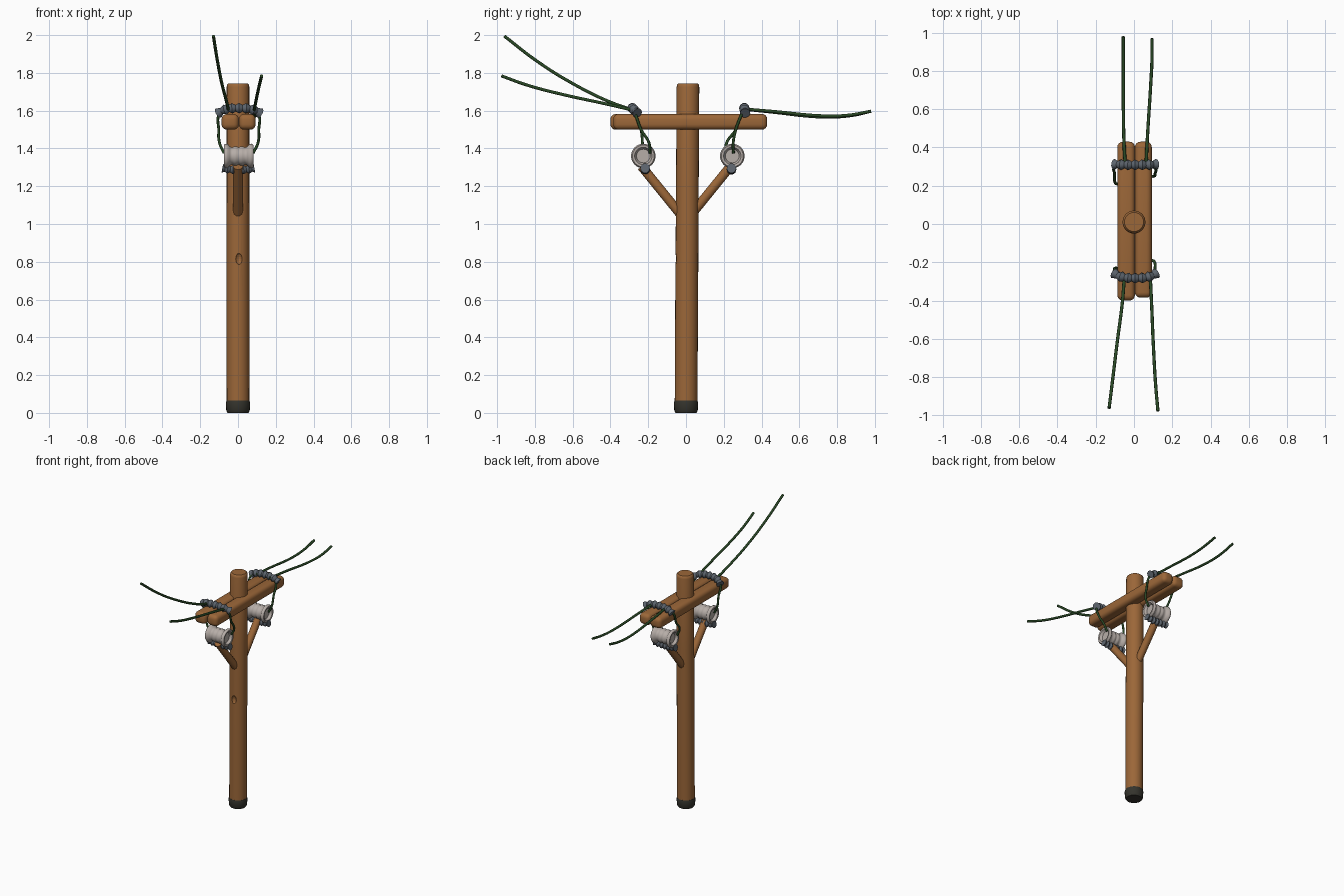
import bpy, bmesh, math
from mathutils import Vector

if "Cube" in bpy.data.objects:
    bpy.data.objects.remove(bpy.data.objects["Cube"])


def material(name, rgb):
    m = bpy.data.materials.new(name)
    m.diffuse_color = (*rgb, 1)
    m.use_nodes = True
    m.node_tree.nodes["Principled BSDF"].inputs["Base Color"].default_value = m.diffuse_color
    return m


WOOD = material("brown wood", (0.33, 0.135, 0.04))
TAR = material("dark tar", (0.035, 0.034, 0.026))
METAL = material("blue grey metal", (0.11, 0.13, 0.155))
CERAMIC = material("pale ceramic", (0.47, 0.42, 0.39))
WIRE = material("green cable", (0.022, 0.065, 0.018))


def finish(obj, mat, angle=40):
    if not obj.data.materials:
        obj.data.materials.append(mat)
    bpy.ops.object.select_all(action='DESELECT')
    obj.select_set(True)
    bpy.context.view_layer.objects.active = obj
    bpy.ops.object.shade_smooth_by_angle(angle=math.radians(angle))
    return obj


def lathe(name, profile, mat, origin=(0, 0, 0), axis='Z', sides=24, angle=40):
    """Revolve (radius, height) points; the end points are on the axis."""
    bm = bmesh.new()
    rings = []
    for r, h in profile:
        ring = []
        for i in range(1 if r == 0 else sides):
            a = 2 * math.pi * i / sides
            c, s = r * math.cos(a), r * math.sin(a)
            p = Vector((c, s, h)) if axis == 'Z' else Vector((h, c, s))
            ring.append(bm.verts.new(p + Vector(origin)))
        rings.append(ring)
    for lo, hi in zip(rings, rings[1:]):
        for i in range(sides):
            j = (i + 1) % sides
            quad = [lo[i % len(lo)], lo[j % len(lo)], hi[j % len(hi)], hi[i % len(hi)]]
            bm.faces.new(list(dict.fromkeys(quad)))
    bmesh.ops.recalc_face_normals(bm, faces=bm.faces)
    me = bpy.data.meshes.new(name)
    bm.to_mesh(me)
    bm.free()
    obj = bpy.data.objects.new(name, me)
    bpy.context.collection.objects.link(obj)
    return finish(obj, mat, angle)


def tube(name, points, radius, mat, smooth=True, radii=None):
    """Sweep a round section along points, with optional radius factors."""
    cu = bpy.data.curves.new(name, 'CURVE')
    cu.dimensions = '3D'
    cu.bevel_depth = radius
    cu.bevel_resolution = 3
    cu.resolution_u = 8
    cu.use_fill_caps = True
    sp = cu.splines.new('BEZIER' if smooth else 'POLY')
    pts = sp.bezier_points if smooth else sp.points
    pts.add(len(points) - 1)
    for i, (pt, co) in enumerate(zip(pts, points)):
        pt.co = co if smooth else (*co, 1)
        pt.radius = radii[i] if radii else 1
        if smooth:
            pt.handle_left_type = pt.handle_right_type = 'AUTO'
    obj = bpy.data.objects.new(name, cu)
    bpy.context.collection.objects.link(obj)
    bpy.ops.object.select_all(action='DESELECT')
    obj.select_set(True)
    bpy.context.view_layer.objects.active = obj
    bpy.ops.object.convert(target='MESH')
    return finish(bpy.context.object, mat)


# Pole with tarred foot
pole = lathe("pole", [(0, 0.05), (0.06, 0.05), (0.0605, 0.6), (0.06, 1.2), (0.06, 1.725),
                      (0.057, 1.738), (0.05, 1.745), (0, 1.745)], WOOD)
for v in pole.data.vertices:
    v.co.y += 0.006 * v.co.z
lathe("pole_foot", [(0, 0), (0.055, 0), (0.062, 0.012), (0.064, 0.055), (0.061, 0.066),
                    (0, 0.066)], TAR)

# Knot hole in the front of the pole
bpy.ops.mesh.primitive_uv_sphere_add(segments=12, ring_count=8, location=(0.005, -0.056, 0.815))
cutter = bpy.context.object
cutter.name = "knot_cutter"
cutter.scale = (0.018, 0.016, 0.03)
cutter.hide_render = True
mod = pole.modifiers.new("knot", 'BOOLEAN')
mod.operation = 'DIFFERENCE'
mod.object = cutter
bpy.context.view_layer.objects.active = pole
bpy.ops.object.modifier_apply(modifier=mod.name)
bpy.data.objects.remove(cutter)

# Twin cross beams
for name, x, y0, y1, w in (("left_beam", -0.041, -0.40, 0.43, 0.092),
                           ("right_beam", 0.049, -0.385, 0.43, 0.088)):
    bpy.ops.mesh.primitive_cube_add(size=1, location=(x, (y0 + y1) / 2, 1.541))
    beam = bpy.context.object
    beam.name = name
    beam.scale = (w, y1 - y0, 0.083)
    bpy.ops.object.transform_apply(location=False, rotation=False, scale=True)
    bev = beam.modifiers.new("round", 'BEVEL')
    bev.width, bev.segments = 0.028, 4
    bpy.ops.object.modifier_apply(modifier="round")
    finish(beam, WOOD)

# Spool profile along x, with a dished end on each side
half = [(0, 0.058), (0.036, 0.058), (0.046, 0.076), (0.058, 0.078), (0.065, 0.070),
        (0.064, 0.058), (0.050, 0.046), (0.045, 0.034), (0.051, 0.022), (0.051, 0.010),
        (0.046, 0.002)]
spool = [(r, -h) for r, h in half] + [(r, h) for r, h in reversed(half)]

# Fittings on the front and back arms
for tag, s, ins, clamp, lean in (("front", -1, -0.226, -0.283, 0.028),
                                 ("back", 1, 0.245, 0.309, 0.004)):
    tube(tag + "_brace", [(0, s * 0.02, 1.04), (0, s * 0.235, 1.305)], 0.026, WOOD, False)
    lathe(tag + "_insulator", spool, CERAMIC, (0.003, ins, 1.36), 'X', 32, 50)

    # Lumpy metal holders: a cradle below the spool, an arch over the beams
    n = 25
    lumps = [1.0 + 0.22 * math.cos(i * math.pi / 2) for i in range(n)]
    ts = [2 * i / (n - 1) - 1 for i in range(n)]
    tube(tag + "_cradle", [(0.002 + 0.085 * t, ins + 0.01 * (1 if s < 0 else -0.4),
                            1.287 + 0.008 * t * t) for t in ts], 0.021, METAL, True, lumps)
    tube(tag + "_arch", [(0.006 + 0.11 * t, clamp + lean * abs(t) ** 3 * 0.9,
                          1.613 - 0.026 * abs(t) ** 3) for t in ts], 0.023, METAL, True, lumps)

    # Drop cables from the arch ends to the spool
    for side, x in (("left", -0.1), ("right", 0.108)):
        inner = -0.074 if x < 0 else 0.08
        twist = 0.03 if (x > 0) == (s < 0) else -0.005
        tube(tag + "_" + side + "_drop_cable",
             [(x * 0.6, clamp, 1.612), (x, clamp - s * 0.015, 1.58),
              (x * 1.02, clamp - s * 0.045, 1.50), (x * 0.98, ins - s * twist, 1.43),
              (inner, ins - s * twist * 1.2, 1.375)], 0.0075, WIRE)

# Long line cables
lines = {
    "front_left_line": [(-0.05, -0.27, 1.60), (-0.06, -0.40, 1.645), (-0.088, -0.62, 1.755),
                        (-0.11, -0.80, 1.87), (-0.13, -0.962, 1.995)],
    "front_right_line": [(0.085, -0.27, 1.60), (0.092, -0.42, 1.635), (0.102, -0.65, 1.685),
                         (0.113, -0.84, 1.735), (0.125, -0.977, 1.784)],
    "back_left_line": [(-0.045, 0.29, 1.61), (-0.053, 0.45, 1.593), (-0.056, 0.74, 1.566),
                       (-0.056, 0.88, 1.575), (-0.056, 0.98, 1.597)],
    "back_right_line": [(0.062, 0.29, 1.61), (0.07, 0.45, 1.597), (0.088, 0.74, 1.572),
                        (0.094, 0.86, 1.576), (0.094, 0.97, 1.595)],
}
for name, pts in lines.items():
    tube(name, pts, 0.0085, WIRE)
